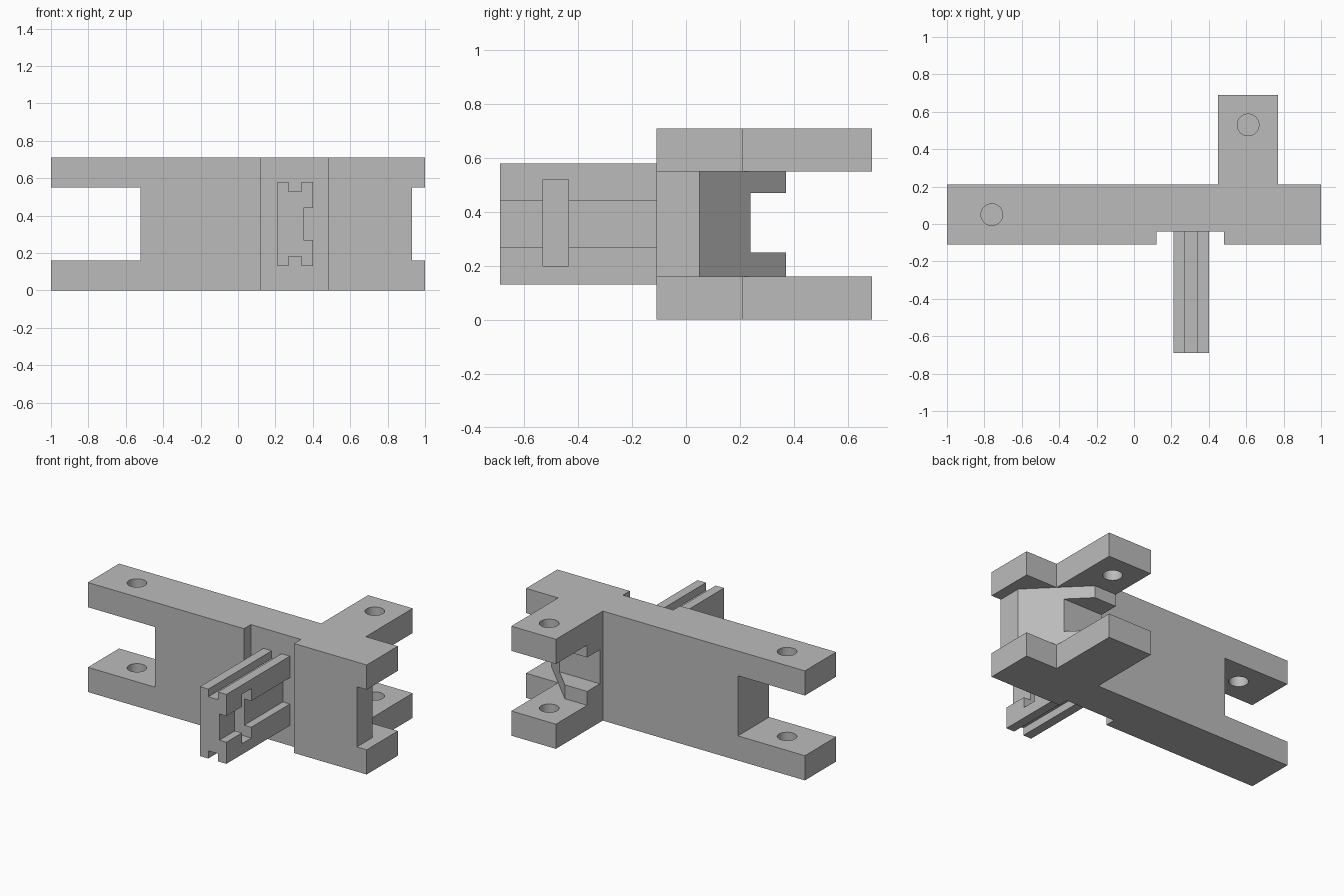
import bpy, bmesh
from mathutils import Vector

cube = bpy.data.objects.get("Cube")
if cube:
    bpy.data.objects.remove(cube, do_unlink=True)

grey = bpy.data.materials.new("plain_grey")
grey.use_nodes = True
colour = (0.5, 0.5, 0.5, 1)
grey.diffuse_color = colour
grey.node_tree.nodes["Principled BSDF"].inputs["Base Color"].default_value = colour

LOW, HIGH, TOP = 0.16, 0.55, 0.71


def prism(name, outline, start, end, axis="z"):
    """Extrude an outline along z (points are x, y) or along y (points are x, z)."""
    bm = bmesh.new()
    place = (lambda a, b: (a, b, start)) if axis == "z" else (lambda a, b: (a, start, b))
    face = bm.faces.new([bm.verts.new(place(a, b)) for a, b in outline])
    step = Vector((0, 0, end - start)) if axis == "z" else Vector((0, end - start, 0))
    ext = bmesh.ops.extrude_face_region(bm, geom=[face], use_keep_orig=True)
    bmesh.ops.translate(bm, vec=step, verts=[v for v in ext["geom"] if isinstance(v, bmesh.types.BMVert)])
    bmesh.ops.recalc_face_normals(bm, faces=bm.faces[:])
    mesh = bpy.data.meshes.new(name)
    bm.to_mesh(mesh)
    bm.free()
    mesh.materials.append(grey)
    obj = bpy.data.objects.new(name, mesh)
    bpy.context.collection.objects.link(obj)
    return obj


def box(name, x, y, z):
    return prism(name, [(x[0], y[0]), (x[1], y[0]), (x[1], y[1]), (x[0], y[1])], z[0], z[1])


def cylinder(name, x, y, radius, z):
    bpy.ops.mesh.primitive_cylinder_add(vertices=40, radius=radius, depth=z[1] - z[0],
                                        location=(x, y, sum(z) / 2))
    obj = bpy.context.object
    obj.name = name
    obj.data.materials.append(grey)
    return obj


def cut(target, cutter):
    mod = target.modifiers.new("cut", "BOOLEAN")
    mod.operation = "DIFFERENCE"
    mod.solver = "EXACT"
    mod.object = cutter
    bpy.ops.object.select_all(action="DESELECT")
    bpy.context.view_layer.objects.active = target
    target.select_set(True)
    bpy.ops.object.modifier_apply(modifier=mod.name)
    bpy.data.objects.remove(cutter, do_unlink=True)


# Beam with a side tab at the back and a shallow groove at the front
body = prism("bracket_body", [
    (-1, -0.11), (0.12, -0.11), (0.12, -0.04), (0.48, -0.04), (0.48, -0.11), (1, -0.11),
    (1, 0.21), (0.77, 0.21), (0.77, 0.69), (0.45, 0.69), (0.45, 0.21), (-1, 0.21)], 0, TOP)

# Open slot of the long fork
cut(body, box("fork_slot", (-1.2, -0.52), (-0.5, 0.5), (LOW, HIGH)))

# Clearance between the tab plates, with a slanted inner wall
cut(body, prism("tab_slot", [
    (0.93, -0.3), (1.2, -0.3), (1.2, 0.9), (0.3, 0.9), (0.3, 0.37), (0.61, 0.37), (0.93, 0.05)],
    LOW, HIGH))

# Notch across the slanted wall
cut(body, box("wall_notch", (0.3, 1.2), (0.24, 0.5), (0.25, 0.47)))

# Pin holes: through the upper plates, blind in the lower ones
for x, y in ((-0.76, 0.05), (0.61, 0.53)):
    cut(body, cylinder("pin_hole", x, y, 0.058, (0.08, 0.9)))

# Rail with grooves on its top, bottom and one side
rail = prism("front_rail", [
    (0.21, 0.13), (0.27, 0.13), (0.27, 0.18), (0.34, 0.18), (0.34, 0.13), (0.4, 0.13),
    (0.4, 0.27), (0.35, 0.27), (0.35, 0.44), (0.4, 0.44),
    (0.4, 0.58), (0.34, 0.58), (0.34, 0.53), (0.27, 0.53), (0.27, 0.58), (0.21, 0.58)],
    -0.69, -0.035, "y")

# Blind pocket in the grooved side of the rail
cut(rail, box("rail_pocket", (0.27, 0.6), (-0.53, -0.435), (0.2, 0.52)))

# Smooth the round holes, keep every corner sharp
bpy.ops.object.select_all(action="DESELECT")
for obj in (body, rail):
    obj.select_set(True)
bpy.context.view_layer.objects.active = body
bpy.ops.object.shade_smooth_by_angle()
